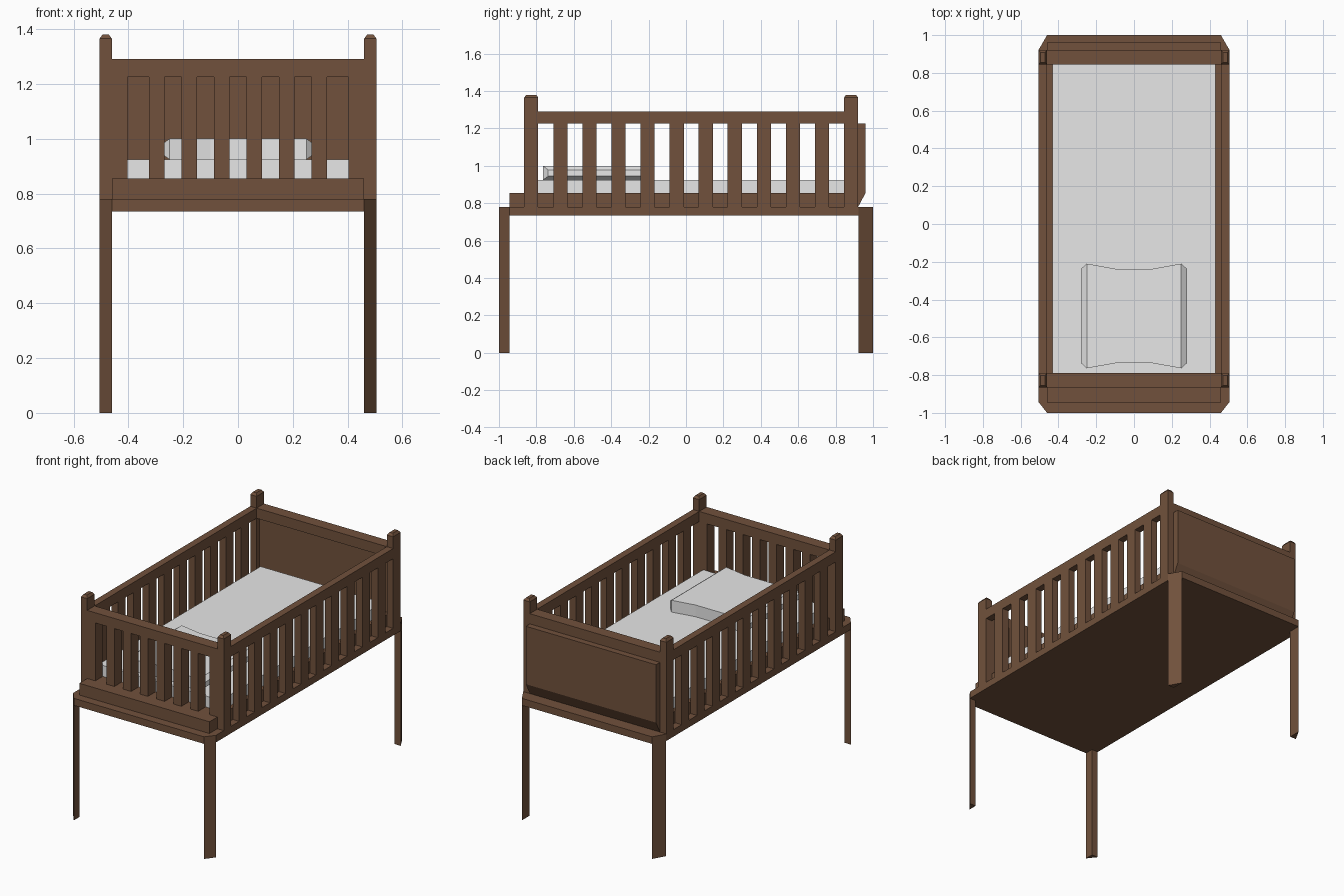
import bpy, bmesh

if "Cube" in bpy.data.objects:
    bpy.data.objects.remove(bpy.data.objects["Cube"])


def material(name, rgb):
    m = bpy.data.materials.new(name)
    m.diffuse_color = (*rgb, 1)
    m.use_nodes = True
    m.node_tree.nodes["Principled BSDF"].inputs["Base Color"].default_value = m.diffuse_color
    return m


WOOD = material("brown wood", (0.165, 0.083, 0.045))
LINEN = material("pale grey linen", (0.8, 0.8, 0.8))


def finish(bm, name, mat):
    bmesh.ops.recalc_face_normals(bm, faces=bm.faces)
    me = bpy.data.meshes.new(name)
    bm.to_mesh(me)
    bm.free()
    me.materials.append(mat)
    ob = bpy.data.objects.new(name, me)
    bpy.context.collection.objects.link(ob)
    return ob


def loft(name, loops, mat):
    """Closed solid through matching loops of points."""
    bm = bmesh.new()
    rings = [[bm.verts.new(p) for p in lp] for lp in loops]
    n = len(rings[0])
    for a, b in zip(rings, rings[1:]):
        for i in range(n):
            j = (i + 1) % n
            bm.faces.new((a[i], a[j], b[j], b[i]))
    bm.faces.new(rings[0][::-1])
    bm.faces.new(rings[-1])
    return finish(bm, name, mat)


def prism(name, plan, z0, z1, mat=WOOD):
    return loft(name, [[(x, y, z) for x, y in plan] for z in (z0, z1)], mat)


def rect(x0, x1, y0, y1):
    return [(x0, y0), (x1, y0), (x1, y1), (x0, y1)]


def box(name, x0, x1, y0, y1, z0, z1, mat=WOOD):
    return prism(name, rect(x0, x1, y0, y1), z0, z1, mat)


XO, XI = 0.505, 0.46          # outer and inner faces of the side walls
F0, F1 = -0.865, -0.79        # front wall
B0, B1 = 0.845, 0.92          # back wall
LOW, STEP, RAIL, TOP = 0.78, 0.855, 1.225, 1.29

# base slab with cut corners, and the platform on it
prism("base_slab", [(-XI, -1), (XI, -1), (XO, -0.943), (XO, 0.922),
                    (XI, 1), (-XI, 1), (-XO, 0.922), (-XO, -0.943)], 0.735, LOW)
box("platform", -XI, XI, -0.945, B1, LOW, STEP)

for s, side in ((-1, "left"), (1, "right")):
    # triangular legs under the cut corners
    for end, yo, yi in (("front", -1, -0.943), ("back", 1, 0.922)):
        prism(f"{end}_{side}_leg", [(s * XI, yo), (s * XO, yi), (s * XI, yi)], 0, LOW)
    # posts with chamfered tops
    for end, y0, y1 in (("front", F0, F1), ("back", B0, B1)):
        full = rect(s * XI, s * XO, y0, y1)
        d = 0.011
        small = rect(s * (XI + d), s * (XO - d), y0 + d, y1 - d)
        loft(f"{end}_{side}_post", [[(x, y, z) for x, y in plan] for plan, z in
                                    ((full, LOW), (full, 1.365), (small, 1.38))], WOOD)
    # side rail and slats
    box(f"{side}_top_rail", s * XI, s * XO, F1, B0, RAIL, TOP)
    pitch = (B0 - F0) / 11
    for k in range(1, 11):
        y = F0 + k * pitch
        box(f"{side}_slat", s * XI, s * XO, y, y + 0.076, LOW, RAIL)
    # filler beside each front post
    box(f"front_{side}_filler", s * 0.403, s * XI, F0, F1, STEP, RAIL)

# front wall
box("front_top_rail", -XI, XI, F0, F1, RAIL, TOP)
for k in range(6):
    x = (k - 2.5) * 0.1185
    box("front_slat", x - 0.028, x + 0.028, F0, F1, STEP, RAIL)

# back wall: rail, and a solid panel with a raised, undercut outer face
box("back_top_rail", -XI, XI, B0, B1, RAIL, TOP)
panel = [(0.875, LOW), (B1, LOW), (0.96, STEP), (0.96, RAIL), (0.875, RAIL)]
loft("back_panel", [[(x, y, z) for y, z in panel] for x in (-XI, XI)], WOOD)

# mattress
box("mattress", -0.432, 0.432, F1, B0, STEP, 0.925, LINEN)

# pillow: cross-sections along x, pinched in the middle, bevelled at the ends
sections = [(-0.28, 0.25, 0.945, 0.978), (-0.25, 0.277, 0.925, 1.0),
            (-0.1, 0.25, 0.925, 1.0), (0.1, 0.25, 0.925, 1.0),
            (0.25, 0.277, 0.925, 1.0), (0.28, 0.25, 0.945, 0.978)]
loft("pillow", [[(x, -0.487 - h, a), (x, -0.487 + h, a),
                 (x, -0.487 + h, b), (x, -0.487 - h, b)]
                for x, h, a, b in sections], LINEN)
